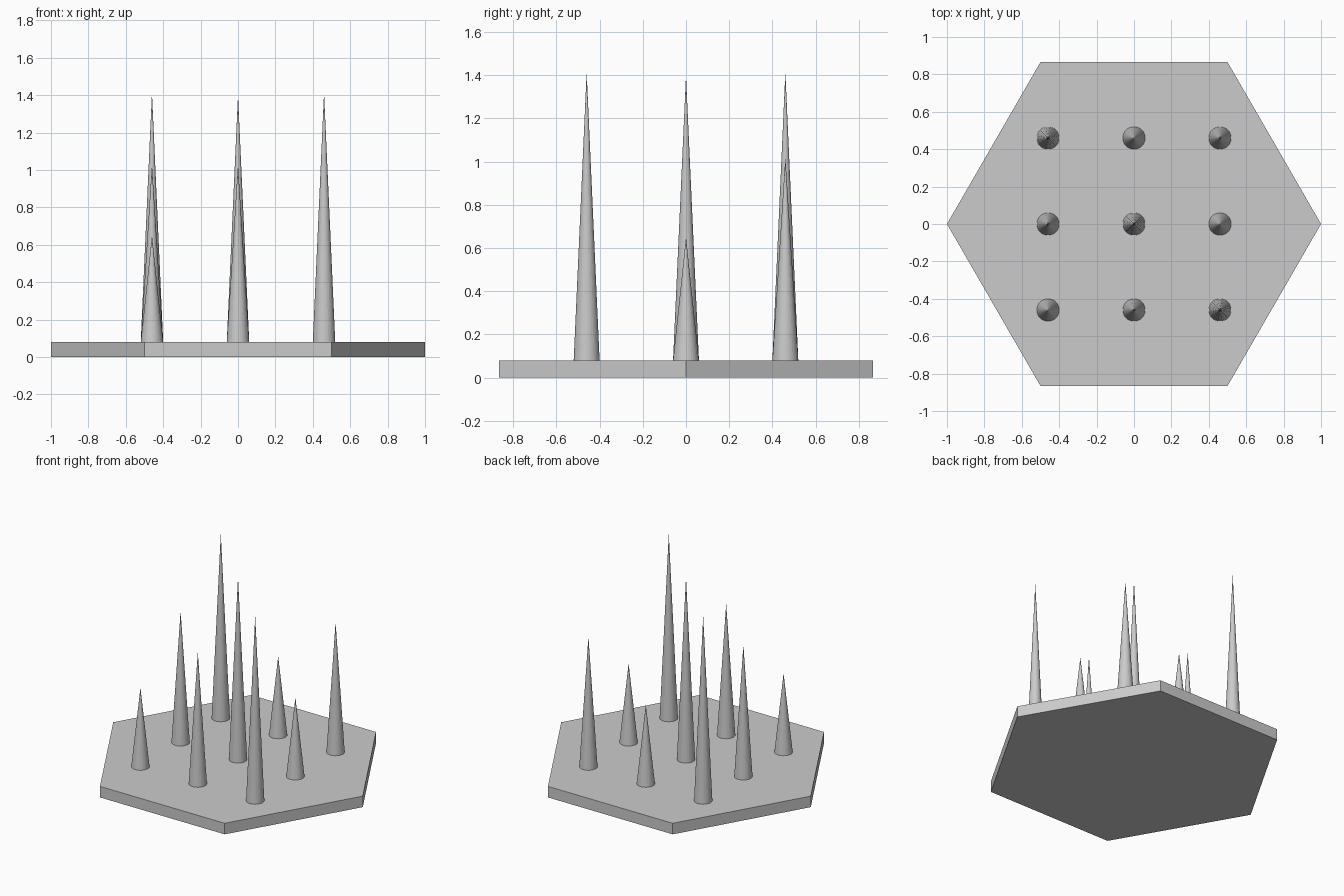
import bpy
import math

cube = bpy.data.objects.get("Cube")
if cube:
    bpy.data.objects.remove(cube, do_unlink=True)

# One grey for everything
grey = bpy.data.materials.new("stone grey")
grey.use_nodes = True
grey.diffuse_color = (0.6, 0.6, 0.6, 1)
grey.node_tree.nodes["Principled BSDF"].inputs["Base Color"].default_value = grey.diffuse_color

BASE_HEIGHT = 0.08
SPACING = 0.46
SPIKE_RADIUS = 0.06


def finish(name):
    obj = bpy.context.object
    obj.name = name
    obj.data.materials.append(grey)
    return obj


# Hexagonal slab with a corner pointing to each side
bpy.ops.mesh.primitive_cylinder_add(
    vertices=6, radius=1, depth=BASE_HEIGHT,
    location=(0, 0, BASE_HEIGHT / 2), rotation=(0, 0, math.pi / 6))
bpy.ops.object.transform_apply(location=False, rotation=True, scale=False)
finish("hexagonal_base")

# Tip heights of the spikes: rows front to back, columns along x
tips = {
    "front": (0.65, 1.03, 1.415),
    "middle": (1.03, 1.4, 0.65),
    "back": (1.415, 0.65, 1.02),
}
for row, (row_name, heights) in enumerate(tips.items()):
    for col, tip in enumerate(heights):
        depth = tip - BASE_HEIGHT
        bpy.ops.mesh.primitive_cone_add(
            vertices=32, radius1=SPIKE_RADIUS, radius2=0, depth=depth,
            location=((col - 1) * SPACING, (row - 1) * SPACING, BASE_HEIGHT + depth / 2))
        finish(f"{row_name}_{('right', 'centre', 'left')[col]}_spike")
